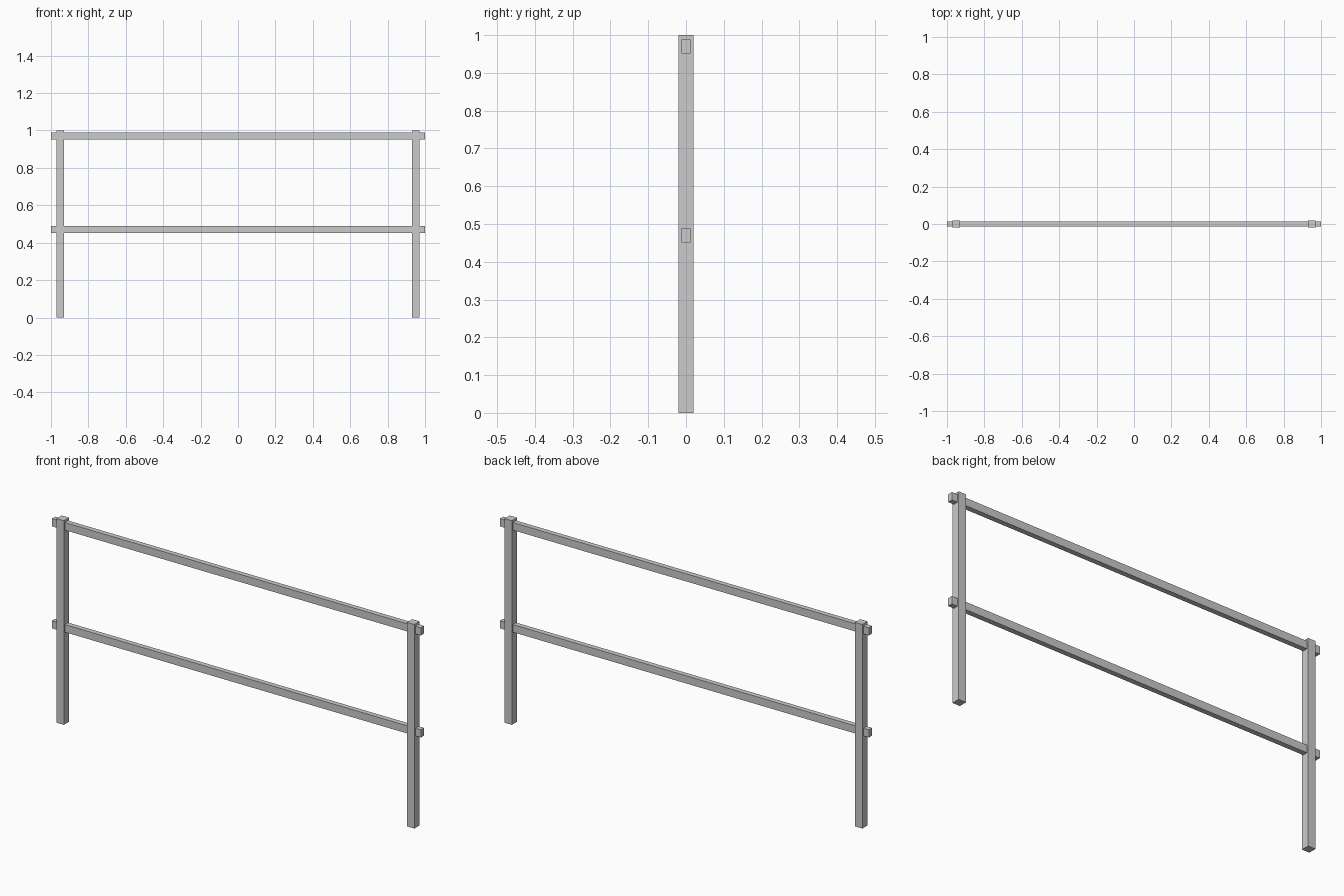
import bpy

if "Cube" in bpy.data.objects:
    bpy.data.objects.remove(bpy.data.objects["Cube"])


def box(name, center, size):
    bpy.ops.mesh.primitive_cube_add(size=1, location=center)
    obj = bpy.context.object
    obj.name = name
    obj.scale = size
    bpy.ops.object.transform_apply(location=False, rotation=False, scale=True)
    return obj


# Upright posts near each end
for side, x in (("left", -0.95), ("right", 0.95)):
    box(f"{side}_post", (x, 0, 0.5), (0.04, 0.04, 1.0))

# Horizontal rails passing through the posts
for level, z in (("lower", 0.47), ("upper", 0.97)):
    box(f"{level}_rail", (0, 0, z), (2.0, 0.025, 0.0375))
